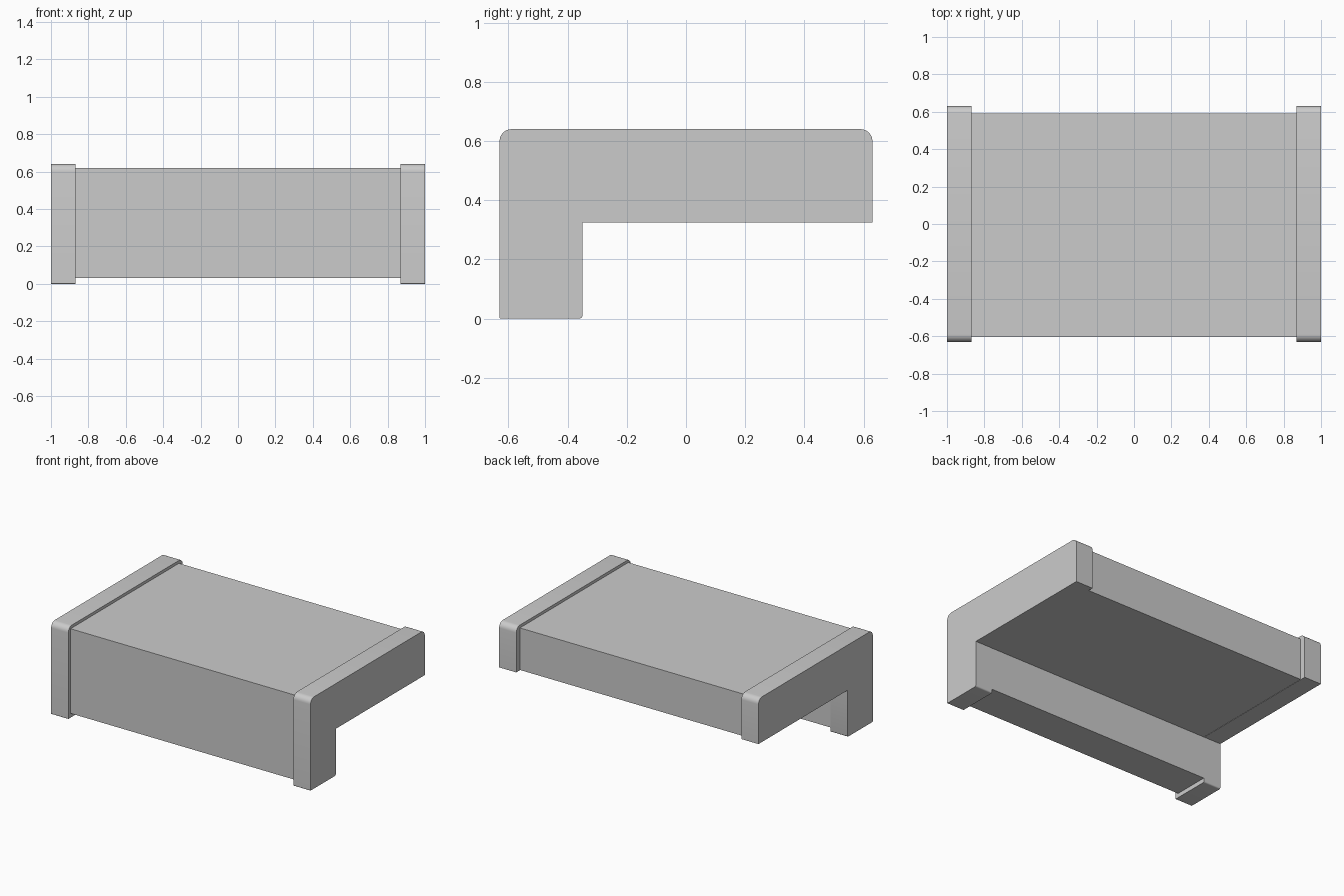
import bpy, bmesh, math

if "Cube" in bpy.data.objects:
    bpy.data.objects.remove(bpy.data.objects["Cube"])


def arc(cy, cz, r, start, end, n=6):
    """Points of a rounded corner in the y-z plane."""
    angles = [math.radians(start + (end - start) * i / n) for i in range(n + 1)]
    return [(cy + r * math.cos(a), cz + r * math.sin(a)) for a in angles]


def extrude_profile(name, profile, x0, x1):
    """Sweep a y-z outline along x into a solid."""
    bm = bmesh.new()
    face = bm.faces.new([bm.verts.new((x0, y, z)) for y, z in profile])
    swept = bmesh.ops.extrude_face_region(bm, geom=[face])["geom"]
    verts = [v for v in swept if isinstance(v, bmesh.types.BMVert)]
    bmesh.ops.translate(bm, verts=verts, vec=(x1 - x0, 0, 0))
    bmesh.ops.recalc_face_normals(bm, faces=bm.faces)
    mesh = bpy.data.meshes.new(name)
    bm.to_mesh(mesh)
    bm.free()
    obj = bpy.data.objects.new(name, mesh)
    bpy.context.collection.objects.link(obj)
    bpy.ops.object.select_all(action='DESELECT')
    obj.select_set(True)
    bpy.context.view_layer.objects.active = obj
    bpy.ops.object.shade_smooth_by_angle(angle=math.radians(30))
    return obj


# Wide L-shaped body between the end caps
body = [(-0.605, 0.03), (-0.353, 0.03), (-0.353, 0.327),
        (0.59, 0.327), (0.59, 0.62), (-0.605, 0.62)]
extrude_profile("body", body, -0.868, 0.868)

# Slightly larger end caps with rounded top corners
cap = [(-0.63, 0.002), (-0.628, 0.0)]
cap += arc(-0.36, 0.01, 0.01, -90, 0, 4)
cap += [(-0.35, 0.325), (0.63, 0.325)]
cap += arc(0.59, 0.6, 0.04, 0, 90)
cap += arc(-0.59, 0.6, 0.04, 90, 180)
for name, x0, x1 in (("left_end_cap", -1.0, -0.868), ("right_end_cap", 0.868, 1.0)):
    extrude_profile(name, cap, x0, x1)
